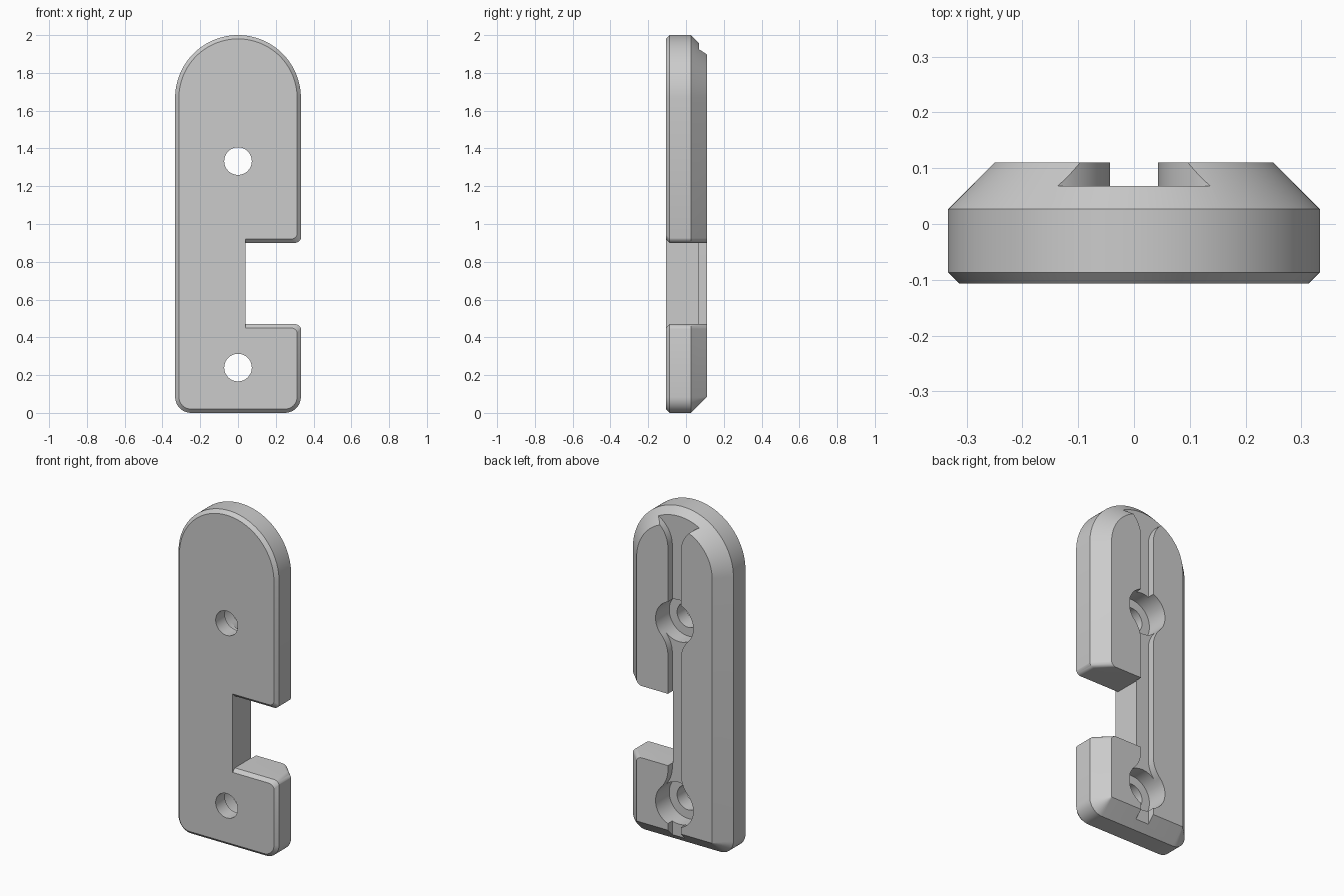
import bpy, bmesh
from math import sin, cos, pi, sqrt, radians

HALF = 0.333          # half width and radius of the round top
CORNER = 0.085        # bottom corner radius
SLOT = 0.043          # half width of the back channel
FILLET = 0.167
BORE = 0.125
HOLES = (0.24, 1.333)

cube = bpy.data.objects.get("Cube")
if cube:
    bpy.data.objects.remove(cube, do_unlink=True)

grey = bpy.data.materials.new("plain grey")
grey.use_nodes = True
colour = (0.6, 0.6, 0.6, 1)
grey.diffuse_color = colour
grey.node_tree.nodes["Principled BSDF"].inputs["Base Color"].default_value = colour


def arc(cx, cz, r, start, end, steps):
    angles = [radians(start + (end - start) * i / steps) for i in range(steps + 1)]
    return [(cx + r * cos(a), cz + r * sin(a)) for a in angles]


def loft(name, sections):
    """Solid through (y, profile) sections, each profile in x and z."""
    bm = bmesh.new()
    rings = [[bm.verts.new((x, y, z)) for x, z in pts] for y, pts in sections]
    for a, b in zip(rings, rings[1:]):
        for i in range(len(a)):
            j = (i + 1) % len(a)
            bm.faces.new((a[i], a[j], b[j], b[i]))
    bm.faces.new(rings[0])
    bm.faces.new(rings[-1])
    bmesh.ops.recalc_face_normals(bm, faces=bm.faces)
    mesh = bpy.data.meshes.new(name)
    bm.to_mesh(mesh)
    bm.free()
    mesh.materials.append(grey)
    ob = bpy.data.objects.new(name, mesh)
    bpy.context.collection.objects.link(ob)
    return ob


def outline(inset):
    """Plate outline: round top and two rounded bottom corners."""
    r, c = HALF - inset, CORNER - inset
    x = HALF - CORNER
    return (arc(0, 2 - HALF, r, 0, 180, 64)
            + arc(-x, CORNER, c, 180, 270, 10)
            + arc(x, CORNER, c, 270, 360, 10))


def notch(grow, edge):
    """Side notch with corners rounded where it meets the plate edge."""
    lo, hi, r = 0.47 - grow, 0.9 + grow, 0.035
    low = [(0.04, lo)] + arc(edge - r, lo - r, r, 90, 0, 8) + [(0.5, lo - r)]
    high = [(0.5, hi + r)] + arc(edge - r, hi + r, r, 0, -90, 8) + [(0.04, hi)]
    return low + high


def channel():
    """Back channel, widening into the bores and flaring at the top."""
    rise = sqrt((BORE + FILLET) ** 2 - (SLOT + FILLET) ** 2)
    cx = SLOT + FILLET
    a = 180 + math_angle(rise, cx)
    neck = arc(cx, HOLES[0] + rise, FILLET, a, 180, 14)
    mirrored = [(x, sum(HOLES) - z) for x, z in reversed(neck)]
    flare = arc(cx, 1.775, FILLET, 180, 90, 20)
    side = ([(SLOT, -0.1), (SLOT, HOLES[0])] + neck + mirrored
            + [(SLOT, HOLES[1])] + flare + [(cx, 2.1)])
    return side + [(-x, z) for x, z in reversed(side)]


def math_angle(rise, run):
    return 180 / pi * math.atan2(rise, run)


import math

# Plate with a small front chamfer and a wide back chamfer
plate = loft("mounting_plate", [(-0.107, outline(0.02)), (-0.087, outline(0)),
                                (0.027, outline(0)), (0.11, outline(0.083))])

# Cutters: notch, channel, then bore and through hole for each screw
cutters = [
    loft("notch_cutter", [(-0.127, notch(0.04, 0.295)), (-0.087, notch(0, 0.335)),
                          (0.027, notch(0, 0.335)), (0.127, notch(0, 0.235))]),
    loft("channel_cutter", [(0.068, channel()), (0.2, channel())]),
]
for z in HOLES:
    for name, r, y in (("bore_cutter", BORE, -0.02), ("hole_cutter", 0.073, -0.2)):
        ring = arc(0, z, r, 0, 360, 64)[:-1]
        cutters.append(loft(name, [(y, ring), (0.2, ring)]))

bpy.context.view_layer.objects.active = plate
plate.select_set(True)
for cutter in cutters:
    cutter.hide_render = True
    mod = plate.modifiers.new(cutter.name, "BOOLEAN")
    mod.operation = "DIFFERENCE"
    mod.solver = "EXACT"
    mod.object = cutter
    bpy.ops.object.modifier_apply(modifier=mod.name)
    bpy.data.objects.remove(cutter, do_unlink=True)

bpy.ops.object.shade_smooth_by_angle(angle=radians(30))
